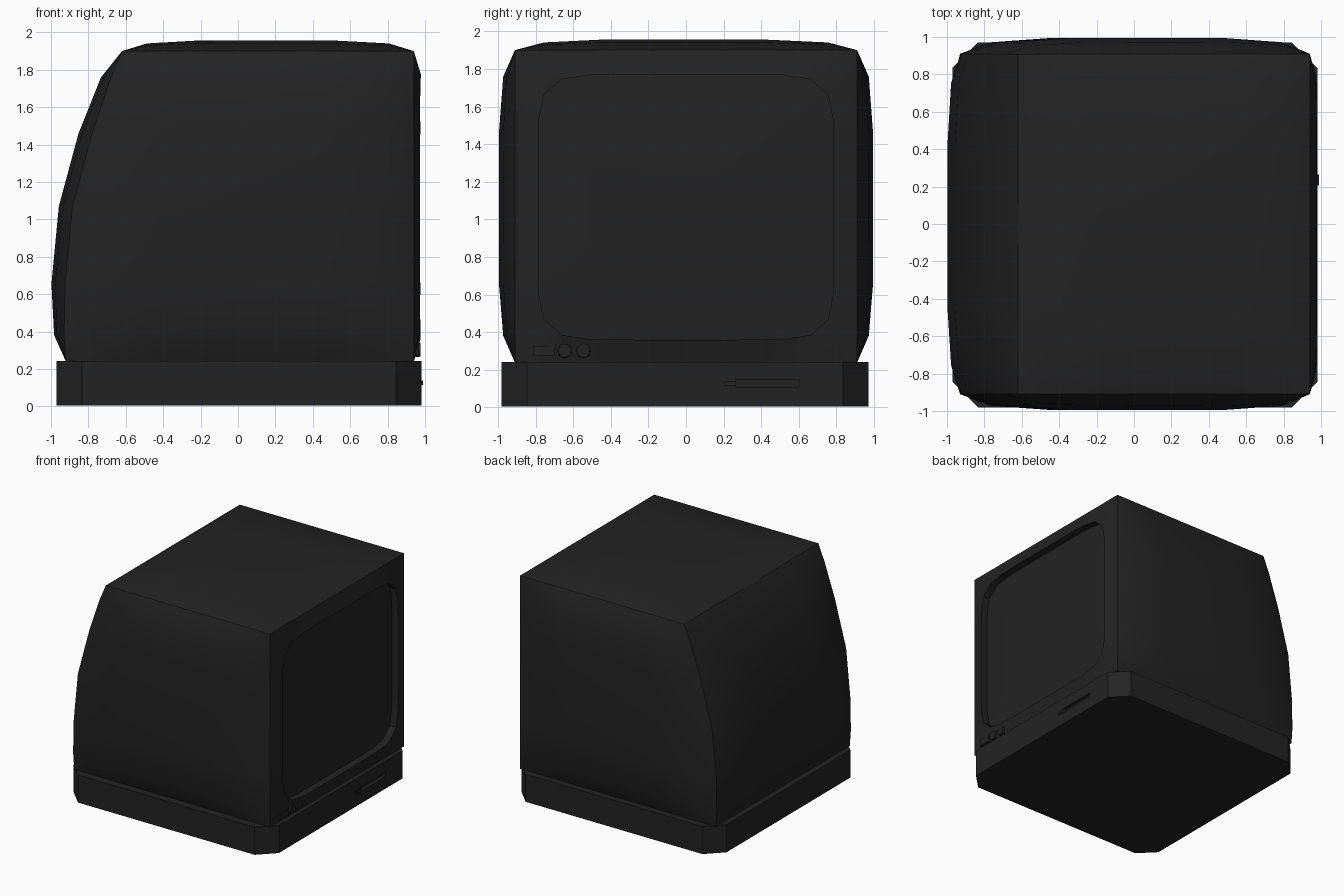
import bpy, bmesh, math
from mathutils import Matrix, Vector

if "Cube" in bpy.data.objects:
    bpy.data.objects.remove(bpy.data.objects["Cube"])

black = bpy.data.materials.new("charcoal plastic")
black.diffuse_color = (0.0165, 0.0165, 0.0165, 1)
black.use_nodes = True
black.node_tree.nodes["Principled BSDF"].inputs["Base Color"].default_value = black.diffuse_color


def finish(name, bm):
    bmesh.ops.recalc_face_normals(bm, faces=bm.faces)
    me = bpy.data.meshes.new(name)
    bm.to_mesh(me)
    bm.free()
    me.materials.append(black)
    ob = bpy.data.objects.new(name, me)
    bpy.context.collection.objects.link(ob)
    return ob


def activate(ob):
    bpy.ops.object.select_all(action='DESELECT')
    ob.select_set(True)
    bpy.context.view_layer.objects.active = ob


def cut(ob, cutter):
    m = ob.modifiers.new("cut", 'BOOLEAN')
    m.operation, m.solver, m.object = 'DIFFERENCE', 'EXACT', cutter
    activate(ob)
    bpy.ops.object.modifier_apply(modifier=m.name)
    bpy.data.objects.remove(cutter)


def smooth(ob, deg=33):
    activate(ob)
    bpy.ops.object.shade_smooth_by_angle(angle=math.radians(deg))


def box(name, lo, hi):
    bm = bmesh.new()
    bmesh.ops.create_cube(bm, size=1)
    lo, hi = Vector(lo), Vector(hi)
    for v in bm.verts:
        v.co = (lo + hi) / 2 + v.co * (hi - lo)
    return finish(name, bm)


def prism(bm, pts, axis):
    f = bm.faces.new([bm.verts.new(p) for p in pts])
    r = bmesh.ops.extrude_face_region(bm, geom=[f])
    bmesh.ops.translate(bm, vec=axis, verts=[g for g in r['geom'] if isinstance(g, bmesh.types.BMVert)])


# monitor shell: pillow-shaped box with a sloped, curved back
STEPS = [0, .085, .25, .5, .735, .915, 1]
BACK = [-.92, -.93, -.925, -.885, -.78, -.68, -.62]


def bulge(a, b):
    return (1 - abs(2 * a - 1) ** 7) * (1 - abs(2 * b - 1) ** 7)


def shell_point(i, j, k):
    u, v, w = STEPS[i], STEPS[j], STEPS[k]
    x = BACK[k] + (.94 - BACK[k]) * u
    y = -.91 + 1.82 * v
    z = .24 + 1.66 * w
    if i in (0, 6):
        x += (.058 if i else -.073) * bulge(v, w)
    if j in (0, 6):
        y += (.085 if j else -.085) * bulge(u, w)
    if k == 6:
        z += .056 * bulge(u, v)
    return x, y, z


bm = bmesh.new()
for axis in range(3):
    for side in (0, 6):
        for a in range(6):
            for b in range(6):
                quad = []
                for p, q in ((a, b), (a + 1, b), (a + 1, b + 1), (a, b + 1)):
                    idx = [p, q]
                    idx.insert(axis, side)
                    quad.append(bm.verts.new(shell_point(*idx)))
                bm.faces.new(quad)
bmesh.ops.remove_doubles(bm, verts=bm.verts, dist=1e-4)
shell = finish("monitor_shell", bm)


# screen opening outline (rounded rectangle with slightly bowed sides)
def outline(x, s=1.0, n=48):
    pts = []
    for i in range(n):
        t = 2 * math.pi * (i + .5) / n
        c, d = math.cos(t), math.sin(t)
        r = s / (abs(c) ** 8 + abs(d) ** 8) ** .125
        pts.append((x, .785 * r * c, 1.065 + .705 * r * d))
    return pts


bm = bmesh.new()
prism(bm, outline(.91), (.2, 0, 0))
cut(shell, finish("screen_cutter", bm))
smooth(shell)

# slightly domed screen glass
bm = bmesh.new()
rings = [[bm.verts.new(p) for p in outline(.913 + .022 * (1 - s * s), s)] for s in (1, .8, .55, .25)]
for r0, r1 in zip(rings, rings[1:]):
    for i in range(48):
        j = (i + 1) % 48
        bm.faces.new((r0[i], r0[j], r1[j], r1[i]))
bm.faces.new(rings[-1])
screen = finish("screen", bm)
for p in screen.data.polygons:
    p.use_smooth = True
    if p.normal.x < 0:
        p.flip()

# base unit with chamfered corners
x0, x1, y0, y1, c = -.97, .98, -.98, .97, .135
bm = bmesh.new()
prism(bm, [(x, y, .005) for x, y in (
    (x0 + c, y0), (x1 - c, y0), (x1, y0 + c), (x1, y1 - c),
    (x1 - c, y1), (x0 + c, y1), (x0, y1 - c), (x0, y0 + c))], (0, 0, .237))
base = finish("base_unit", bm)
cut(base, box("slot_cutter", (.95, .265, .108), (1.05, .60, .148)))

# slot latch and controls under the screen
box("slot_latch", (.96, .205, .115), (.99, .265, .14))
box("power_switch", (.93, -.81, .275), (.968, -.70, .327))
for n, y in enumerate((-.645, -.545)):
    bm = bmesh.new()
    bmesh.ops.create_cone(bm, cap_ends=True, segments=16, radius1=.04, radius2=.036, depth=.045,
                          matrix=Matrix.Translation((.952, y, .302)) @ Matrix.Rotation(math.pi / 2, 4, 'Y'))
    smooth(finish(f"control_knob_{n + 1}", bm))
